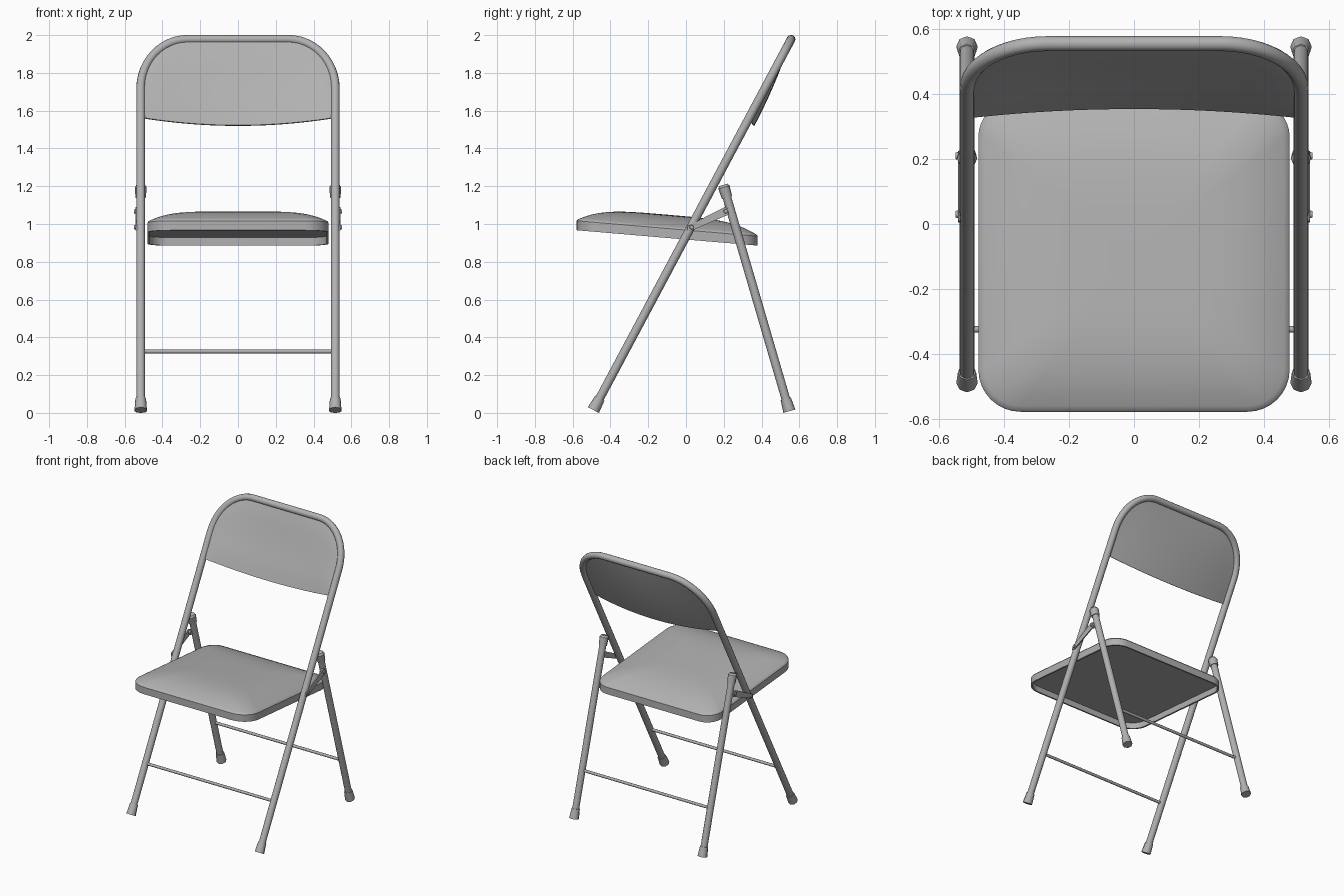
import bpy, bmesh, math
from mathutils import Vector

if "Cube" in bpy.data.objects:
    bpy.data.objects.remove(bpy.data.objects["Cube"])

LEG_X, R = 0.515, 0.023

# Dark grey paint shared by every part
GREY = bpy.data.materials.new("grey_paint")
GREY.diffuse_color = (0.44, 0.44, 0.44, 1)
GREY.use_nodes = True
GREY.node_tree.nodes["Principled BSDF"].inputs["Base Color"].default_value = GREY.diffuse_color


def frame_y(z):
    """y of the sloping main frame plane at height z"""
    return -0.49 + (z - 0.015) * 0.533


def rear_y(z):
    """y of the rear legs at height z"""
    return 0.547 - (z - 0.01) * 0.292


def frame_z(x):
    """height of the rounded top of the frame at x"""
    t = min(1, max(0, (abs(x) - 0.265) / 0.25))
    return 1.72 + 0.258 * math.sqrt(1 - t * t)


def finish(ob, angle=40):
    ob.data.materials.clear()
    ob.data.materials.append(GREY)
    bpy.ops.object.select_all(action='DESELECT')
    ob.select_set(True)
    bpy.context.view_layer.objects.active = ob
    bpy.ops.object.shade_smooth_by_angle(angle=math.radians(angle))


def from_bmesh(name, bm, angle=40):
    bmesh.ops.recalc_face_normals(bm, faces=bm.faces)
    me = bpy.data.meshes.new(name)
    bm.to_mesh(me)
    bm.free()
    ob = bpy.data.objects.new(name, me)
    bpy.context.collection.objects.link(ob)
    finish(ob, angle)


def tube(name, pts, r):
    cu = bpy.data.curves.new(name, 'CURVE')
    cu.dimensions = '3D'
    cu.bevel_depth, cu.bevel_resolution, cu.use_fill_caps = r, 4, True
    sp = cu.splines.new('POLY')
    sp.points.add(len(pts) - 1)
    for p, co in zip(sp.points, pts):
        p.co = (*co, 1)
    ob = bpy.data.objects.new(name, cu)
    bpy.context.collection.objects.link(ob)
    bpy.ops.object.select_all(action='DESELECT')
    ob.select_set(True)
    bpy.context.view_layer.objects.active = ob
    bpy.ops.object.convert(target='MESH')
    finish(bpy.context.object)


def cone(name, a, b, r1, r2, sides=8):
    a, b = Vector(a), Vector(b)
    bpy.ops.mesh.primitive_cone_add(vertices=sides, radius1=r1, radius2=r2,
                                    depth=(b - a).length, location=(a + b) / 2)
    ob = bpy.context.object
    ob.name = name
    ob.rotation_euler = (b - a).to_track_quat('Z', 'Y').to_euler()
    finish(ob, 50)


def bridge(bm, a, b):
    for i in range(len(a)):
        j = (i + 1) % len(a)
        bm.faces.new((a[i], a[j], b[j], b[i]))


# Main frame: both front legs and the rounded top in one bent tube
half = [(LEG_X, 0.03)]
for i in range(13):
    a = math.pi / 2 * i / 12
    half.append((0.265 + 0.25 * math.cos(a), 1.72 + 0.258 * math.sin(a)))
path = half + [(-x, z) for x, z in reversed(half)]
tube("main_frame", [(x, frame_y(z), z) for x, z in path], R)

# Rear legs, feet, caps, hinge straps and rivets on each side
for s, side in ((1, "right"), (-1, "left")):
    x = s * LEG_X
    tube("rear_leg_" + side, [(x, rear_y(z), z) for z in (0.03, 1.19)], R)
    for part, fy, z0, z1 in (("front", frame_y, 0.015, 0.078), ("rear", rear_y, 0.009, 0.075)):
        cone(f"{part}_foot_{side}", (x, fy(z0), z0), (x, fy(z1), z1), 0.033, 0.028)
    cone("rear_leg_cap_" + side, (x, rear_y(1.14), 1.14), (x, rear_y(1.195), 1.195), 0.028, 0.031)
    cone("rear_leg_cap_top_" + side, (x, rear_y(1.195), 1.195), (x, rear_y(1.207), 1.207), 0.031, 0.023)

    # Hinge strap: flat plate joining front and rear legs
    bm = bmesh.new()
    prof = [(0.005, 0.965), (0.03, 0.965), (0.225, 1.05), (0.225, 1.08), (0.205, 1.09), (0.01, 0.99)]
    rings = [[bm.verts.new((s * px, y, z)) for y, z in prof] for px in (0.535, 0.543)]
    bridge(bm, *rings)
    for r in rings:
        bm.faces.new(r)
    from_bmesh("hinge_strap_" + side, bm)
    for n, (y, z) in enumerate(((0.03, 0.983), (0.21, 1.067))):
        cone(f"rivet_{side}_{n}", (s * 0.52, y, z), (s * 0.55, y, z), 0.018, 0.01)

# Cross bars between the legs
for name, fy in (("front_cross_bar", frame_y), ("rear_cross_bar", rear_y)):
    tube(name, [(-LEG_X, fy(0.325), 0.325), (LEG_X, fy(0.325), 0.325)], 0.01)


# Seat: rounded pan, domed on top, hollow underneath
def outline(inset):
    pts = []
    for cx, cy, a0, r in ((1, 1, 0, 0.11), (-1, 1, 90, 0.11), (-1, -1, 180, 0.13), (1, -1, 270, 0.13)):
        for i in range(9):
            a = math.radians(a0 + 90 * i / 8)
            pts.append((cx * (0.48 - r) + (r - inset) * math.cos(a),
                        -0.1 + cy * (0.479 - r) + (r - inset) * math.sin(a)))
    return pts


def seat_ring(bm, inset, h, scale=1):
    res = []
    for x, y in outline(inset):
        y = -0.1 + (y + 0.1) * scale
        res.append(bm.verts.new((x * scale, y, 0.967 - 0.085 * (y + 0.579) + h)))
    return res


bm = bmesh.new()
rings = [seat_ring(bm, *a) for a in ((0.012, 0.042), (0.012, 0), (0, 0), (0, 0.05),
                                     (0.006, 0.058), (0.018, 0.064))]
for k in range(1, 13):
    sc = 1 - k / 13
    rings.append(seat_ring(bm, 0.018, 0.064 + 0.059 * (1 - sc ** 4), sc))
for a, b in zip(rings, rings[1:]):
    bridge(bm, a, b)
bm.faces.new(rings[0])
bm.faces.new(rings[-1])
from_bmesh("seat", bm, 35)

# Backrest: curved panel filling the frame top, softly padded front, hollow back
bm = bmesh.new()
NU, NV = 32, 12
nrm = Vector((0, 1, -0.533)).normalized()


def backrest_sheet(front):
    cols = []
    for i in range(NU + 1):
        u = math.sin(math.pi * (i / NU - 0.5))
        bot, top = 1.56 - 0.02 * (1 - u * u), frame_z(0.508 * u)
        col = []
        for j in range(NV + 1):
            v = j / NV
            z = bot + (top - bot) * v
            off = 0.044 * (1 - u * u) * (1 - v * v)
            if front:
                off -= 0.008 + 0.01 * (1 - u ** 8) * min(1, 4 * v * (1 - v) * 1.5)
            col.append(bm.verts.new(Vector((0.508 * u, frame_y(z), z)) + nrm * off))
        cols.append(col)
    for a, b in zip(cols, cols[1:]):
        for j in range(NV):
            bm.faces.new((a[j], b[j], b[j + 1], a[j + 1]))
    # Border loop, used to join the two sheets
    return ([c[0] for c in cols] + cols[-1][1:] + [c[-1] for c in reversed(cols[:-1])]
            + cols[0][-2:0:-1])


bridge(bm, backrest_sheet(True), backrest_sheet(False))
from_bmesh("backrest", bm)
